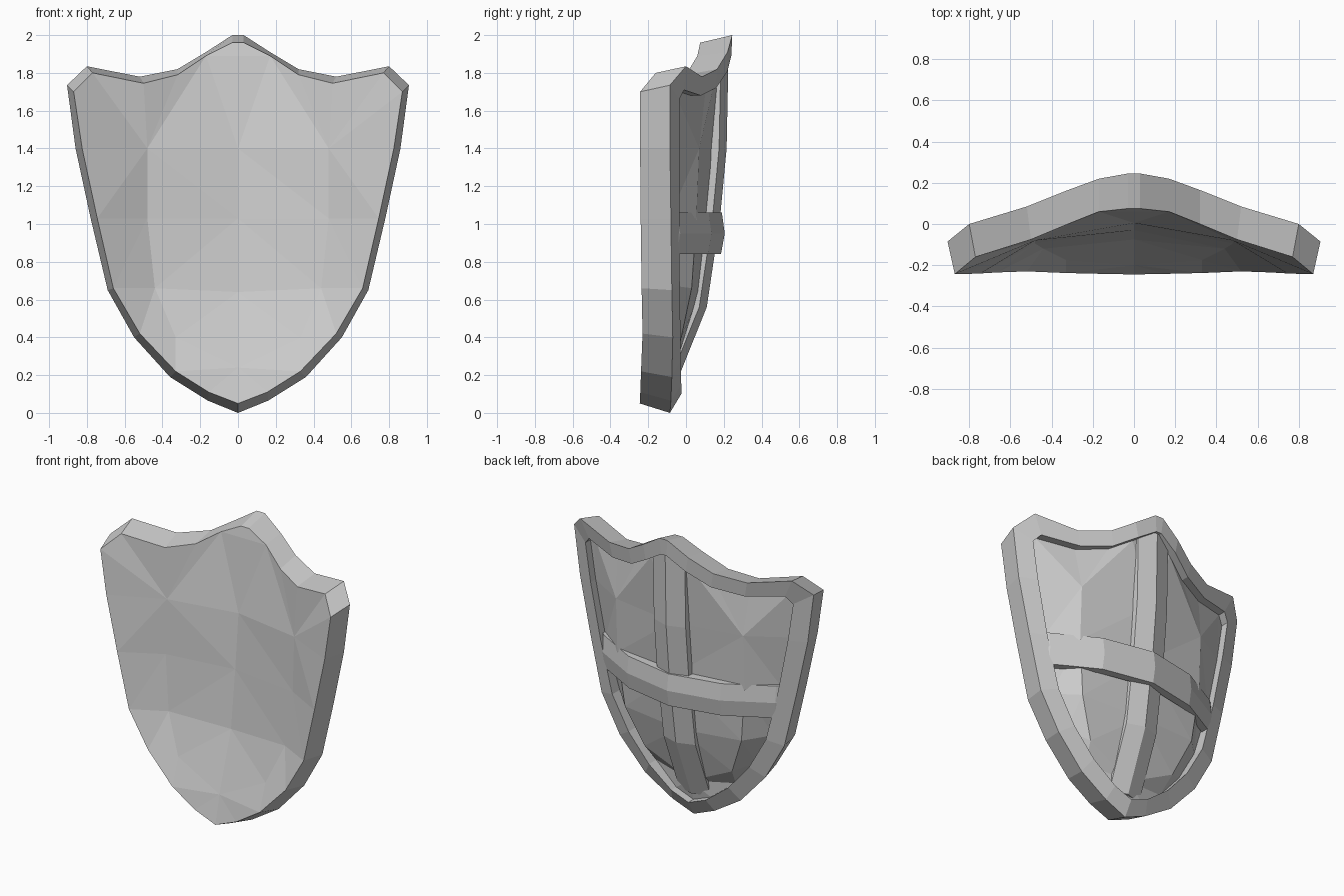
import bpy, bmesh
from mathutils import Vector
from mathutils.geometry import delaunay_2d_cdt

if "Cube" in bpy.data.objects:
    bpy.data.objects.remove(bpy.data.objects["Cube"])


def mirror_loop(half):
    """Close a right-hand half outline (top to bottom) with its mirror image."""
    return half + [(-x, y, z) for x, y, z in reversed(half) if x > 0]


def finish(name, bm):
    bmesh.ops.remove_doubles(bm, verts=bm.verts, dist=1e-5)
    bmesh.ops.recalc_face_normals(bm, faces=bm.faces)
    me = bpy.data.meshes.new(name)
    bm.to_mesh(me)
    bm.free()
    ob = bpy.data.objects.new(name, me)
    bpy.context.collection.objects.link(ob)
    return ob


def cap(bm, loop, inner):
    """Fill a loop with a faceted surface passing through the inner points."""
    pts = loop + inner
    n = len(loop)
    edges = [(i, (i + 1) % n) for i in range(n)]
    # creases fanning from the upper side points to the peak and the shoulders
    for i in (1, 4):
        edges += [(i, n + 4), (n - 1 - i, n + 5)]
    flat = [Vector((x, z)) for x, y, z in pts]
    _, _, faces, orig, _, _ = delaunay_2d_cdt(flat, edges, [], 1, 1e-5)
    vs = [bm.verts.new(p) for p in pts]
    for f in faces:
        bm.faces.new([vs[orig[i][0]] for i in f])


def skin(bm, a, b):
    """Closed band of quads between two equally long point loops."""
    va, vb = [[bm.verts.new(p) for p in row] for row in (a, b)]
    n = len(a)
    for i in range(n):
        j = (i + 1) % n
        bm.faces.new((va[i], va[j], vb[j], vb[i]))


def sweep(name, sections):
    """Closed bar through a row of equal cross-sections."""
    bm = bmesh.new()
    for a, b in zip(sections, sections[1:]):
        skin(bm, a, b)
    for end in (sections[0], sections[-1]):
        bm.faces.new([bm.verts.new(p) for p in end])
    return finish(name, bm)


# Outlines: front edge, back edge, inner edge of the rim
front = mirror_loop([
    (.03, .075, 1.96), (.17, .06, 1.89), (.32, 0, 1.79), (.50, -.075, 1.745),
    (.77, -.16, 1.80), (.87, -.243, 1.70), (.825, -.243, 1.40), (.745, -.24, 1.03),
    (.66, -.235, .66), (.52, -.23, .42), (.33, -.238, .22), (.155, -.242, .11), (0, -.245, .05)])
back = mirror_loop([
    (.03, .245, 2.0), (.17, .22, 1.91), (.32, .165, 1.82), (.52, .085, 1.78),
    (.80, 0, 1.835), (.905, -.085, 1.735), (.86, -.085, 1.40), (.78, -.08, 1.03),
    (.69, -.075, .65), (.55, -.07, .40), (.36, -.075, .19), (.16, -.08, .065), (0, -.085, 0)])
inner = mirror_loop([
    (.02, .24, 1.89), (.15, .22, 1.81), (.30, .16, 1.72), (.50, .08, 1.68),
    (.74, -.01, 1.71), (.785, -.035, 1.66), (.745, -.035, 1.40), (.67, -.035, 1.03),
    (.58, -.033, .68), (.455, -.03, .46), (.30, -.028, .28), (.13, -.025, .15), (0, -.025, .10)])
panel = [(x, y - (.08 if .2 < z < .7 else .055), z) for x, y, z in inner]

# Dished surface points shared by the hollow front and the bulging back
dish = [(0, .005, 1.40), (0, -.03, 1.03), (0, -.075, .64), (0, -.20, .24)]
for x, y, z in [(.48, -.08, 1.40), (.48, -.095, 1.03), (.44, -.12, .66), (.33, -.175, .40)]:
    dish += [(x, y, z), (-x, y, z)]

# Shield body
bm = bmesh.new()
cap(bm, front, dish)
skin(bm, front, back)
skin(bm, back, inner)
skin(bm, inner, panel)
cap(bm, panel, [(x, y + .15, z) for x, y, z in dish])
finish("shield_body", bm)

# Ridged vertical spine
sections = []
for z, y in [(1.89, .225), (1.40, .215), (1.03, .18), (.56, .11), (.15, -.055)]:
    sections.append([(0, y, z), (.12, y - .04, z), (.12, y - .12, z),
                     (-.12, y - .12, z), (-.12, y - .04, z)])
sweep("spine", sections)

# Bowed crossbar, its ends sunk into the rim
arc = [(0, .205), (.35, .135), (.65, -.03), (.71, -.085)]
sections = []
for x, y in [(-x, y) for x, y in reversed(arc[1:])] + arc:
    sections.append([(x, y - .02, .84), (x, y, .95), (x, y - .015, 1.06),
                     (x, y - .075, 1.06), (x, y - .075, .84)])
sweep("crossbar", sections)
